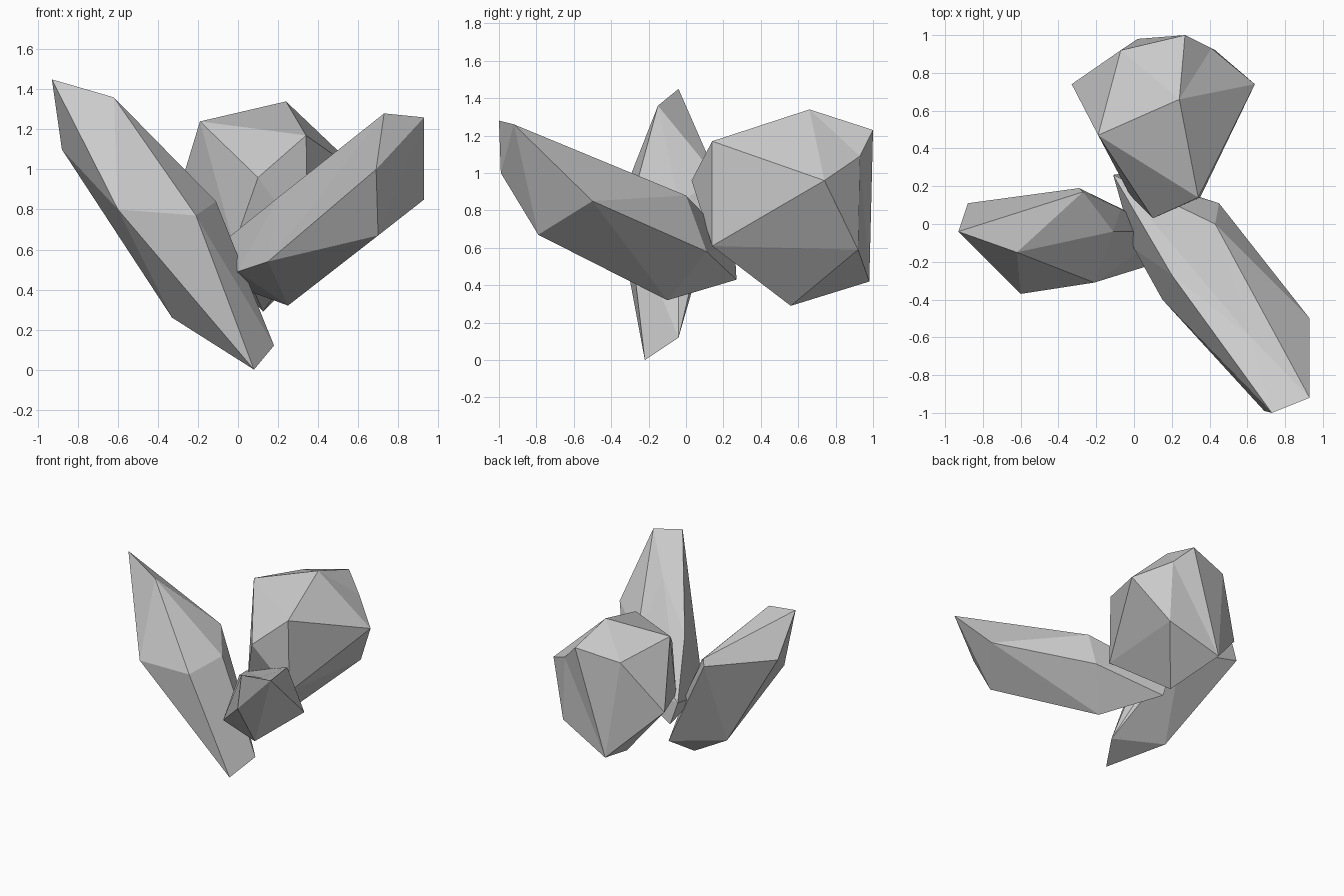
import bpy, bmesh
from mathutils import Vector

if "Cube" in bpy.data.objects:
    bpy.data.objects.remove(bpy.data.objects["Cube"])


def shard(name, points, dents=None):
    """Faceted crystal: hull over corner points; dented corners are pulled
    out while the hull is made and then pushed back in."""
    bm = bmesh.new()
    verts = [bm.verts.new(p) for p in points]
    dents = dents or {}
    for i, push in dents.items():
        verts[i].co += Vector(push)
    bmesh.ops.convex_hull(bm, input=verts)
    for i in dents:
        verts[i].co = points[i]
    loose = [v for v in bm.verts if not v.link_faces]
    bmesh.ops.delete(bm, geom=loose, context='VERTS')
    bmesh.ops.recalc_face_normals(bm, faces=bm.faces)
    mesh = bpy.data.meshes.new(name)
    bm.to_mesh(mesh)
    bm.free()
    obj = bpy.data.objects.new(name, mesh)
    bpy.context.collection.objects.link(obj)
    return obj


# Tall shard leaning left
shard("left_shard", [
    (-.93, -.04, 1.45), (-.62, -.15, 1.36), (-.88, .11, 1.10),
    (-.60, -.37, .80), (-.21, -.31, .77), (-.11, -.04, .84),
    (-.33, -.04, .26), (.08, -.22, .00), (.18, -.04, .12),
    (-.02, -.03, .61), (-.27, .17, .97), (-.29, .19, .92),
    (-.07, .08, .63)])

# Long shard leaning to the front right, with a notch near its tip
shard("front_right_shard", [
    (.62, -.60, 1.08), (.73, -1.0, 1.28), (.93, -.92, 1.26),
    (.69, -.99, 1.0), (.93, -.50, .85), (.20, -.27, .86),
    (.15, -.40, .54), (.70, -.79, .67), (.43, 0, .88),
    (.45, .11, .58), (.25, -.10, .32), (-.11, .26, .61),
    (-.05, .27, .43), (0, -.13, .49)],
    {0: (-.06, 0, .14)})

# Stout shard at the back
shard("back_shard", [
    (.41, .93, 1.09), (.10, .03, .96), (.34, .14, 1.17),
    (.24, .66, 1.34), (-.19, .47, 1.24), (.64, .74, .96),
    (.27, 1.0, 1.23), (-.33, .74, .78), (-.07, .92, 1.17),
    (.02, .98, .42), (.43, .92, .59), (.125, .56, .29),
    (.35, .14, .61), (-.02, .15, .62)],
    {0: (.05, .05, .05)})
